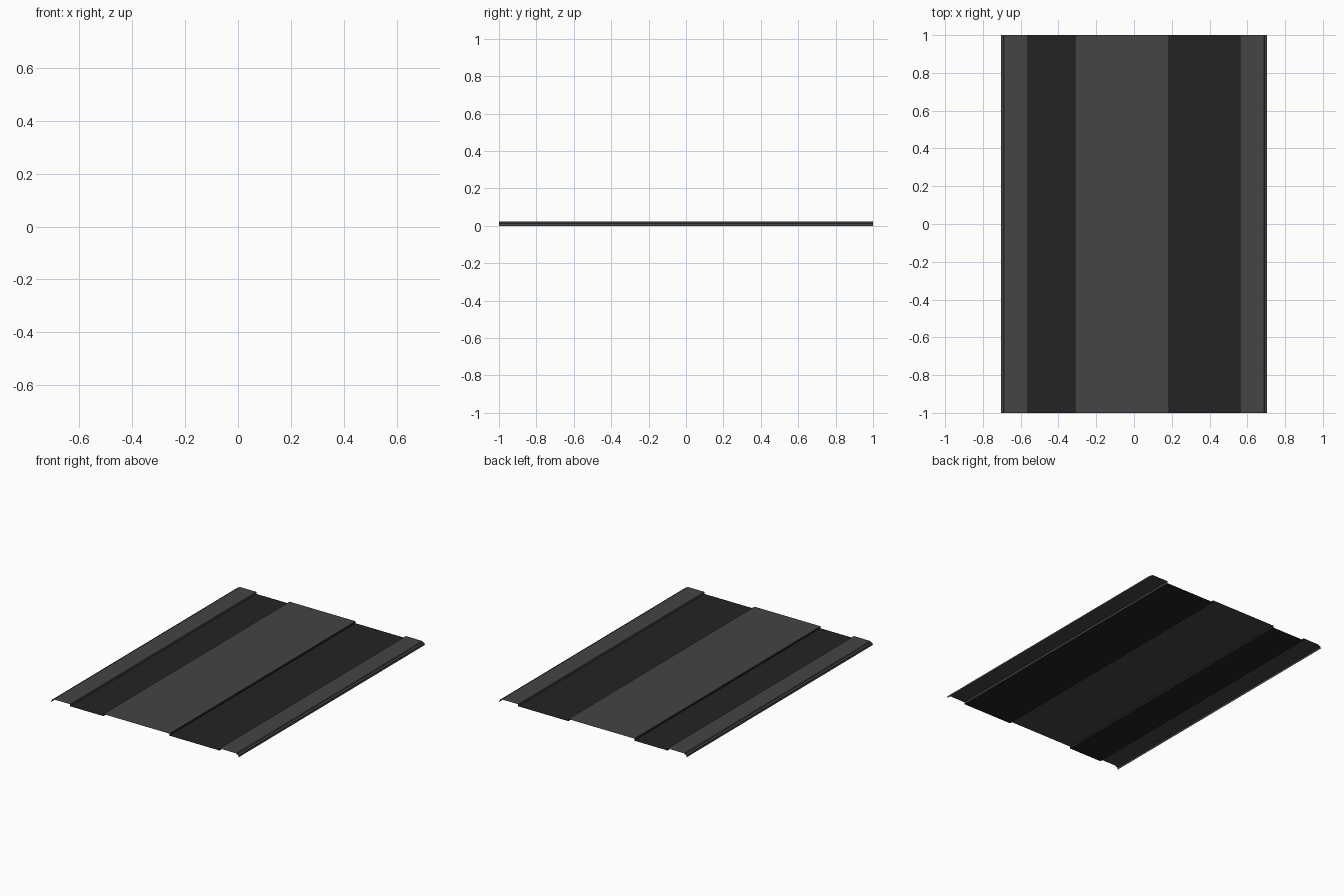
import bpy

if "Cube" in bpy.data.objects:
    bpy.data.objects.remove(bpy.data.objects["Cube"])

HALF = 1.0            # half of the length along y
TOP, LANE = 0.022, 0.008


def material(name, v):
    m = bpy.data.materials.new(name)
    m.diffuse_color = (v, v, v, 1)
    m.use_nodes = True
    m.node_tree.nodes["Principled BSDF"].inputs["Base Color"].default_value = m.diffuse_color
    return m


light = material("light grey paving", 0.058)
dark = material("dark asphalt", 0.017)


def sheet(name, profile, mat):
    """Open sheet: an (x, z) profile, left to right, swept along y."""
    verts = [(x, y, z) for x, z in profile for y in (-HALF, HALF)]
    faces = [(2 * i, 2 * i + 2, 2 * i + 3, 2 * i + 1) for i in range(len(profile) - 1)]
    mesh = bpy.data.meshes.new(name)
    mesh.from_pydata(verts, [], faces)
    mesh.materials.append(mat)
    obj = bpy.data.objects.new(name, mesh)
    bpy.context.collection.objects.link(obj)
    return obj


# raised sidewalks with a stepped outer kerb, mirrored left and right
kerb = [(0.562, LANE), (0.562, TOP), (0.687, TOP), (0.69, 0.016), (0.703, 0.013), (0.705, 0)]
sheet("right_sidewalk", kerb, light)
sheet("left_sidewalk", [(-x, z) for x, z in reversed(kerb)], light)

# sunken lanes, each including the riser up to the median
sheet("left_lane", [(-0.562, LANE), (-0.312, LANE), (-0.312, TOP)], dark)
sheet("right_lane", [(0.185, TOP), (0.185, LANE), (0.562, LANE)], dark)

# raised middle strip
sheet("median", [(-0.312, TOP), (0.185, TOP)], light)
